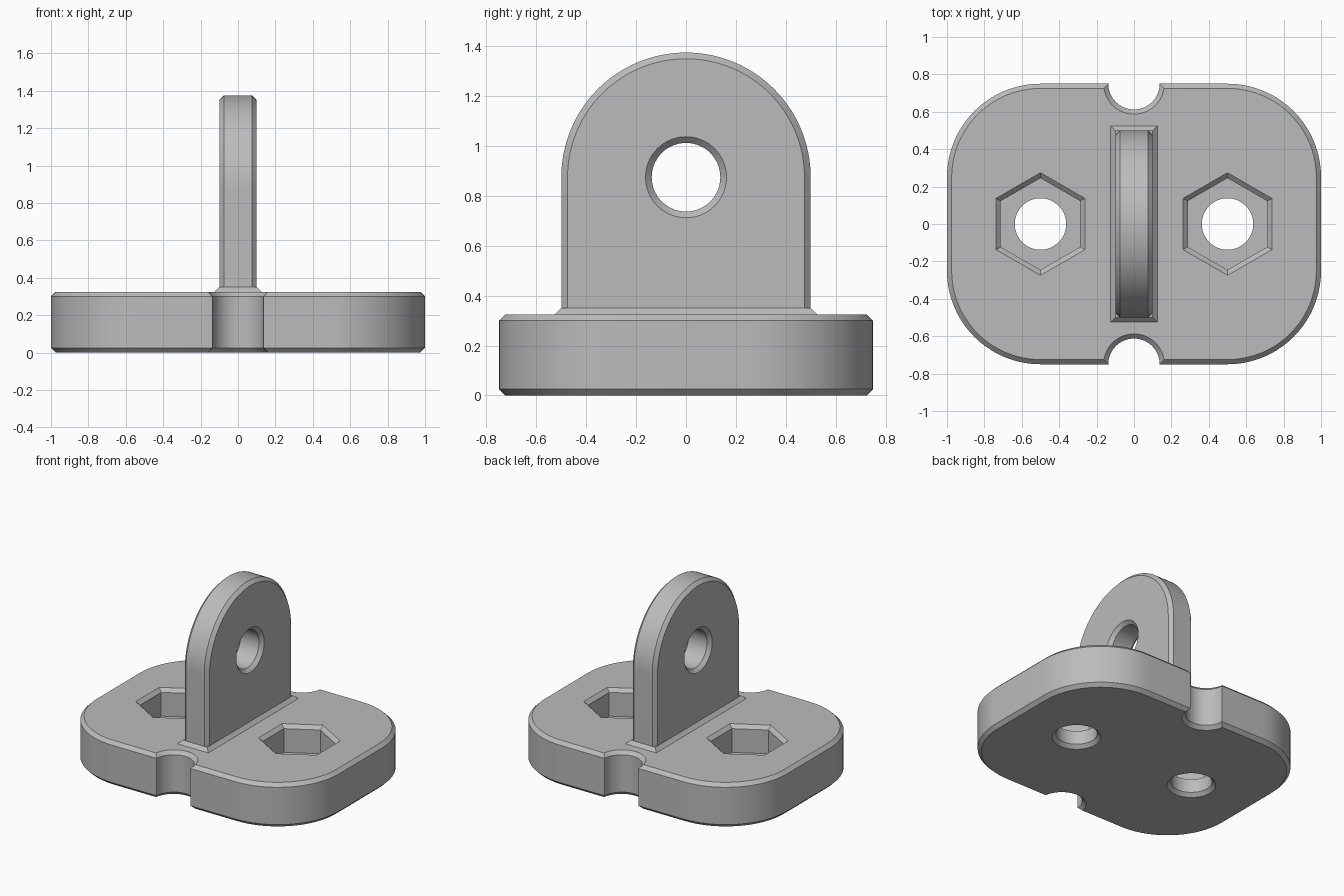
import bpy, bmesh, math

if "Cube" in bpy.data.objects:
    bpy.data.objects.remove(bpy.data.objects["Cube"], do_unlink=True)

CH = 0.025           # chamfer used on every edge
BASE_H = 0.325
POCKET_FLOOR = 0.125
HOLE_R = 0.1375
OVER = 0.02          # how far cutters run past a surface

grey = bpy.data.materials.new("plain grey")
grey.use_nodes = True
grey.diffuse_color = (0.5, 0.5, 0.5, 1)
grey.node_tree.nodes["Principled BSDF"].inputs["Base Color"].default_value = (0.5, 0.5, 0.5, 1)


def loft(name, rings):
    """Closed solid through a stack of rings with equal point counts."""
    bm = bmesh.new()
    loops = [[bm.verts.new(p) for p in ring] for ring in rings]
    for a, b in zip(loops, loops[1:]):
        for i in range(len(a)):
            j = (i + 1) % len(a)
            bm.faces.new((a[i], a[j], b[j], b[i]))
    bm.faces.new(loops[0][::-1])
    bm.faces.new(loops[-1])
    bmesh.ops.recalc_face_normals(bm, faces=bm.faces)
    mesh = bpy.data.meshes.new(name)
    bm.to_mesh(mesh)
    bm.free()
    mesh.materials.append(grey)
    obj = bpy.data.objects.new(name, mesh)
    bpy.context.collection.objects.link(obj)
    return obj


def arc(cx, cy, r, start, end, n):
    return [(cx + r * math.cos(math.radians(start + (end - start) * i / n)),
             cy + r * math.sin(math.radians(start + (end - start) * i / n)))
            for i in range(n + 1)]


def column(name, x, y, stack, sides=64, turn=0):
    """Upright turned solid from (radius, height) pairs."""
    return loft(name, [[(px, py, z) for px, py in arc(x, y, r, turn, turn + 360, sides)[:-1]]
                       for r, z in stack])


def cut(target, cutter):
    mod = target.modifiers.new("cut", "BOOLEAN")
    mod.operation, mod.solver, mod.object = "DIFFERENCE", "EXACT", cutter
    bpy.context.view_layer.objects.active = target
    bpy.ops.object.modifier_apply(modifier=mod.name)
    bpy.data.objects.remove(cutter, do_unlink=True)


# Base plate: rounded rectangle with chamfered rims
def plate_ring(inset, z):
    pts = []
    for k, (sx, sy) in enumerate([(1, 1), (-1, 1), (-1, -1), (1, -1)]):
        pts += arc(sx * 0.5, sy * 0.25, 0.5 - inset, 90 * k, 90 * k + 90, 20)
    return [(x, y, z) for x, y in pts]


base = loft("base_plate", [plate_ring(CH, 0), plate_ring(0, CH),
                           plate_ring(0, BASE_H - CH), plate_ring(CH, BASE_H)])

# Half-round notches in the front and back edges
notch = [(HOLE_R + CH + OVER, -OVER), (HOLE_R, CH),
         (HOLE_R, BASE_H - CH), (HOLE_R + CH + OVER, BASE_H + OVER)]
for y in (-0.75, 0.75):
    cut(base, column("notch_cutter", 0, y, notch))

# Bolt holes with hexagonal nut pockets
for x in (-0.5, 0.5):
    cut(base, column("bolt_cutter", x, 0,
                     [(HOLE_R + CH + OVER, -OVER), (HOLE_R, CH), (HOLE_R, 0.2)]))
    k = 2 / math.sqrt(3)
    cut(base, column("nut_cutter", x, 0,
                     [(0.2125 * k, POCKET_FLOOR), (0.2125 * k, BASE_H - CH),
                      ((0.2125 + CH + OVER) * k, BASE_H + OVER)], 6, 30))


# Upright lug with a round top
def lug_ring(inset, x):
    r = 0.5 - inset
    return [(x, y, z) for y, z in [(-r, 0.3), (r, 0.3)] + arc(0, 0.875, r, 0, 180, 64)]


lug = loft("upright_lug", [lug_ring(CH, -0.1), lug_ring(0, -0.1 + CH),
                           lug_ring(0, 0.1 - CH), lug_ring(CH, 0.1)])
wide = HOLE_R + CH + OVER
cut(lug, loft("pin_cutter", [[(x, y, z) for y, z in arc(0, 0.875, r, 0, 360, 64)[:-1]]
                             for r, x in [(wide, -0.1 - OVER), (HOLE_R, -0.1 + CH),
                                          (HOLE_R, 0.1 - CH), (wide, 0.1 + OVER)]]))

# Sloped skirt where the lug meets the plate
skirt = loft("lug_skirt", [[(sx * (0.1 + g), sy * (0.5 + g), BASE_H + CH - g)
                            for sx, sy in [(1, 1), (-1, 1), (-1, -1), (1, -1)]]
                           for g in (2 * CH, 0)])

# Smooth the round walls, keep chamfers crisp
bpy.ops.object.select_all(action="DESELECT")
for obj in (base, lug, skirt):
    obj.select_set(True)
bpy.context.view_layer.objects.active = base
bpy.ops.object.shade_smooth_by_angle(angle=math.radians(30))
